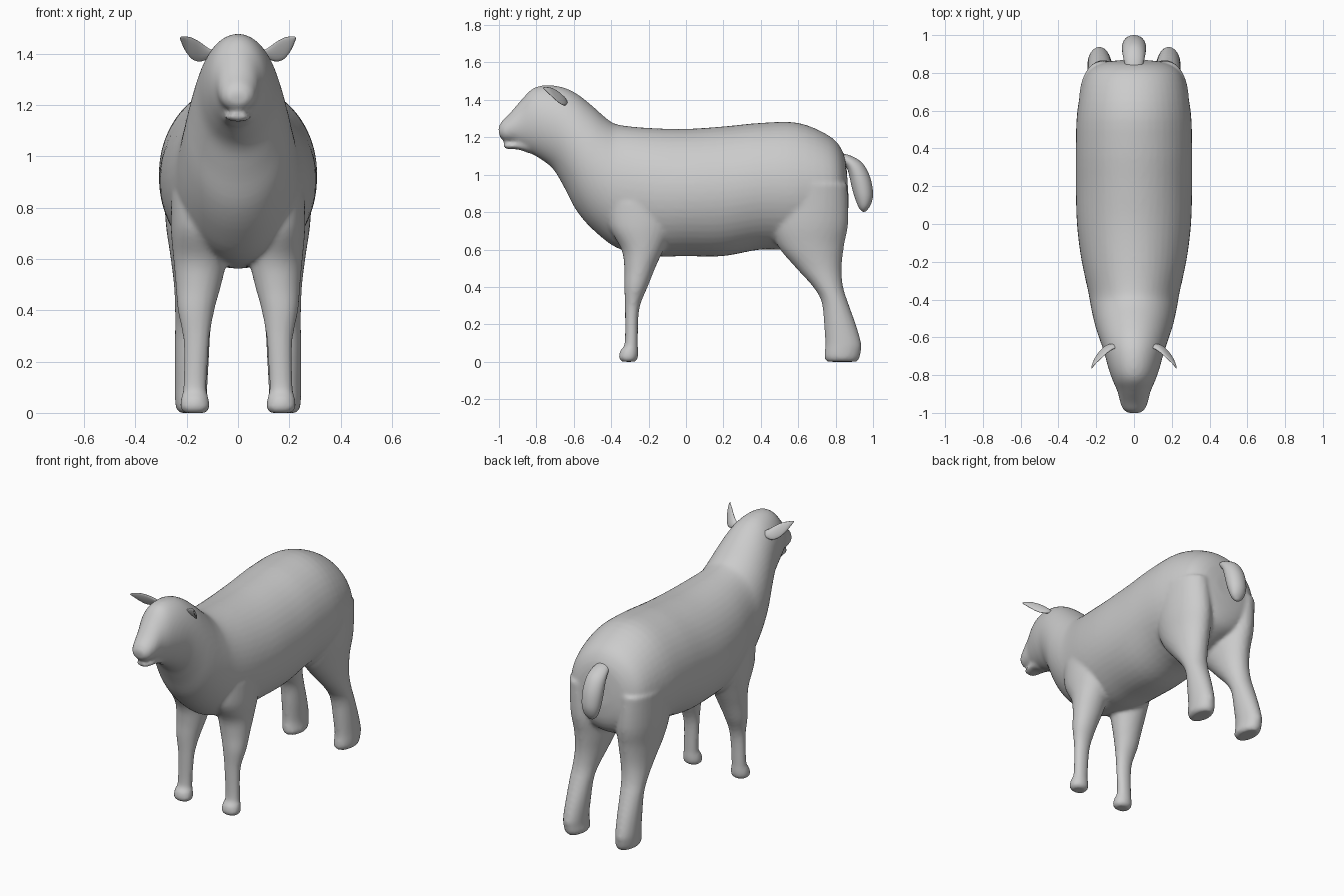
import bpy, math
from mathutils import Vector


def catmull(a, b, c, d, t):
    return [0.5 * (2 * q + (r - p) * t + (2 * p - 5 * q + 4 * r - s) * t * t
                   + (3 * q - p - 3 * r + s) * t ** 3) for p, q, r, s in zip(a, b, c, d)]


def loft(sections, n=32, steps=4):
    """Skin elliptical rings; each section is (centre, half-axis u, half-axis v)."""
    rows = [[k for vec in s for k in vec] for s in sections]
    fine = []
    for i in range(len(rows) - 1):
        quad = (rows[max(i - 1, 0)], rows[i], rows[i + 1], rows[min(i + 2, len(rows) - 1)])
        fine += [catmull(*quad, j / steps) for j in range(steps)]
    fine.append(rows[-1])
    verts, faces = [], []
    for f in fine:
        c, u, v = Vector(f[:3]), Vector(f[3:6]), Vector(f[6:])
        verts += [c + u * math.cos(2 * math.pi * k / n) + v * math.sin(2 * math.pi * k / n)
                  for k in range(n)]
    for i in range(len(fine) - 1):
        for k in range(n):
            a, b = i * n + k, i * n + (k + 1) % n
            faces.append((a, b, b + n, a + n))
    faces += [tuple(reversed(range(n))), tuple(range(len(verts) - n, len(verts)))]
    return verts, faces


def make(name, parts):
    verts, faces = [], []
    for v, f in parts:
        o = len(verts)
        verts += v
        faces += [tuple(i + o for i in p) for p in f]
    me = bpy.data.meshes.new(name)
    me.from_pydata([tuple(v) for v in verts], [], faces)
    me.shade_smooth()
    ob = bpy.data.objects.new(name, me)
    bpy.context.collection.objects.link(ob)
    return ob


def upright(ty, tz, by, bz, hw):
    """Section spanning a top and a bottom point in the side view."""
    t, b = Vector((0, ty, tz)), Vector((0, by, bz))
    return (t + b) / 2, Vector((hw, 0, 0)), (t - b) / 2


def level(z, y0, y1, x0, x1, s):
    """Horizontal leg section."""
    return (Vector((s * (x0 + x1) / 2, (y0 + y1) / 2, z)),
            Vector(((x1 - x0) / 2, 0, 0)), Vector((0, (y1 - y0) / 2, 0)))


# torso, neck and head: top y,z / bottom y,z / half width
trunk = [
    (.86, 1.02, .87, .86, .08), (.84, 1.12, .855, .74, .185), (.77, 1.205, .79, .66, .26),
    (.6, 1.277, .6, .60, .30), (.4, 1.277, .4, .60, .308), (.2, 1.258, .2, .565, .308),
    (0, 1.245, 0, .565, .302), (-.2, 1.25, -.16, .565, .28), (-.36, 1.267, -.35, .60, .243),
    (-.42, 1.297, -.48, .69, .226), (-.5, 1.367, -.58, .80, .205), (-.58, 1.43, -.65, .93, .18),
    (-.66, 1.468, -.71, 1.03, .157), (-.75, 1.478, -.78, 1.085, .135),
    (-.82, 1.46, -.84, 1.12, .112), (-.88, 1.40, -.89, 1.15, .088),
    (-.945, 1.325, -.93, 1.17, .075), (-.985, 1.285, -.97, 1.178, .06),
    (-1.004, 1.25, -.995, 1.2, .035)]
# lower jaw
jaw = [(-.84, 1.19, -.84, 1.115, .06), (-.9, 1.175, -.9, 1.135, .055),
       (-.95, 1.172, -.95, 1.136, .045), (-.975, 1.168, -.975, 1.145, .025)]
# legs: z, front y, back y, inner x, outer x
front_leg = [
    (.85, -.42, -.06, .06, .26), (.72, -.41, -.07, .05, .262), (.6, -.345, -.12, .045, .252),
    (.5, -.33, -.165, .065, .243), (.4, -.33, -.205, .092, .235), (.28, -.326, -.25, .112, .213),
    (.1, -.328, -.257, .122, .214), (.06, -.352, -.255, .115, .222),
    (.02, -.36, -.257, .11, .226), (0, -.345, -.27, .125, .21)]
hind_leg = [
    (.95, .46, .862, .06, .29), (.75, .45, .868, .04, .283), (.62, .49, .845, .045, .265),
    (.5, .59, .832, .07, .25), (.4, .68, .84, .095, .246), (.32, .725, .865, .107, .246),
    (.2, .738, .908, .114, .247), (.1, .745, .937, .12, .247), (.06, .742, .936, .12, .246),
    (.02, .74, .928, .116, .242), (0, .755, .915, .13, .228)]

parts = [loft([upright(*r) for r in trunk], 48), loft([upright(*r) for r in jaw])]
for leg in (front_leg, hind_leg):
    parts += [loft([level(*r, s) for r in leg]) for s in (1, -1)]

# fuse everything into one smooth skin
body = make("body", parts)
rm = body.modifiers.new("fuse", 'REMESH')
rm.mode = 'VOXEL'
rm.voxel_size = .012
rm.use_smooth_shade = True
sm = body.modifiers.new("soften", 'SMOOTH')
sm.factor = .5
sm.iterations = 5

# hanging tail: outer y,z / inner y,z / half width
tail = [(.83, 1.115, .83, 1.06, .045), (.885, 1.10, .86, 1.035, .055),
        (.945, 1.06, .875, .985, .062), (.985, .985, .887, .93, .064),
        (1.0, .9, .905, .87, .058), (.99, .845, .925, .822, .042),
        (.968, .81, .942, .804, .018), (.955, .802, .95, .801, .003)]
make("tail", [loft([upright(*r) for r in tail])])

# cupped ears: x, y, upper z, lower z, thickness
ear = [(.095, -.645, 1.41, 1.385, .012), (.12, -.65, 1.425, 1.378, .013),
       (.15, -.667, 1.447, 1.37, .011), (.18, -.695, 1.463, 1.38, .009),
       (.205, -.725, 1.468, 1.412, .007), (.22, -.752, 1.468, 1.445, .005),
       (.225, -.763, 1.464, 1.46, .002)]
for s, name in ((1, "left_ear"), (-1, "right_ear")):
    make(name, [loft([(Vector((s * x, y, (a + b) / 2)), Vector((s * t * .7, t * .7, 0)),
                       Vector((0, .25 * (b - a), (a - b) / 2))) for x, y, a, b, t in ear], 16)])

# consistent outward normals
import bmesh
for ob in bpy.context.collection.objects:
    bm = bmesh.new()
    bm.from_mesh(ob.data)
    bmesh.ops.recalc_face_normals(bm, faces=bm.faces)
    bm.to_mesh(ob.data)
    bm.free()
